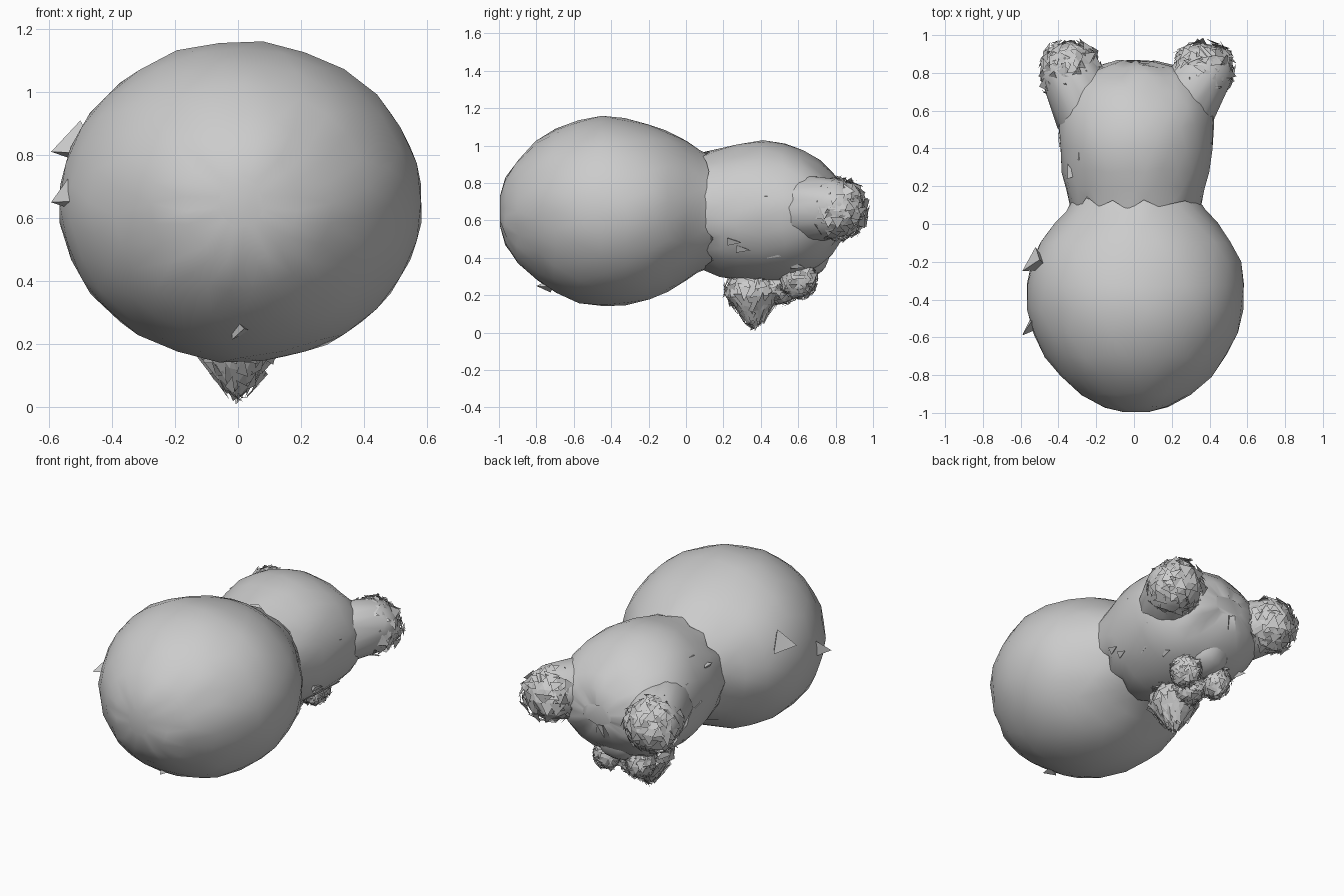
import bpy, bmesh, math, random
from mathutils import Vector

random.seed(7)
if "Cube" in bpy.data.objects:
    bpy.data.objects.remove(bpy.data.objects["Cube"], do_unlink=True)

grey = bpy.data.materials.new("plain grey")
grey.use_nodes = True
COLOUR = (0.6, 0.6, 0.6, 1)
grey.diffuse_color = COLOUR
grey.node_tree.nodes["Principled BSDF"].inputs["Base Color"].default_value = COLOUR


def finish(bm, name, angle=None):
    mesh = bpy.data.meshes.new(name)
    bm.to_mesh(mesh)
    bm.free()
    mesh.materials.append(grey)
    obj = bpy.data.objects.new(name, mesh)
    bpy.context.collection.objects.link(obj)
    if angle:
        bpy.ops.object.select_all(action='DESELECT')
        obj.select_set(True)
        bpy.context.view_layer.objects.active = obj
        bpy.ops.object.shade_smooth_by_angle(angle=math.radians(angle))
    return obj


def loft(name, rings, jitter, ragged=0.0, segs=26, x_mid=0.01):
    """Elliptical rings along y, each (y, half width, bottom z, top z)."""
    bm = bmesh.new()
    loops = []
    for i, (y, rx, z0, z1) in enumerate(rings):
        loop = []
        for k in range(segs):
            a = 2 * math.pi * (k + 0.5 * (i % 2)) / segs
            s = 1 + random.uniform(-jitter, jitter)
            dy = random.uniform(-0.3, 1) * ragged if i == 0 else random.uniform(-jitter, jitter)
            loop.append(bm.verts.new((x_mid + rx * s * math.cos(a), y + dy,
                                      (z0 + z1) / 2 + (z1 - z0) / 2 * s * math.sin(a))))
        loops.append(loop)
    for i, (a, b) in enumerate(zip(loops, loops[1:])):
        for k in range(segs):
            n = (k + 1) % segs
            if i % 2 == 0:
                tris = ((a[k], a[n], b[k]), (a[n], b[n], b[k]))
            else:
                tris = ((a[k], a[n], b[n]), (a[k], b[n], b[k]))
            for t in tris:
                bm.faces.new(t)
    for end in ((loops[0],) if not ragged else ()) + (loops[-1],):
        bm.faces.new(end)
    bmesh.ops.recalc_face_normals(bm, faces=bm.faces)
    return finish(bm, name, 40)


def shaggy_lump(name, centre, radii, shag, point_down=0.0):
    """Ball of loose, tilted shards over a solid core."""
    bm = bmesh.new()
    bmesh.ops.create_icosphere(bm, subdivisions=3, radius=1)
    # Thin out the shards so they read as separate flakes
    bmesh.ops.split_edges(bm, edges=bm.edges)
    flakes = [f for f in bm.faces if random.random() < 0.45]
    bmesh.ops.delete(bm, geom=[f for f in bm.faces if f not in set(flakes)], context='FACES')
    for f in bm.faces:
        mid = f.calc_center_median()
        for v in f.verts:
            v.co = mid + (v.co - mid) * random.uniform(1.0, 2.0)
            v.co *= 1 + random.triangular(-shag, shag * 1.3, 0)
    core = bmesh.ops.create_icosphere(bm, subdivisions=2, radius=0.96)["verts"]
    for v in core:
        v.co *= 1 + random.uniform(-shag, shag) * 0.4
    for v in bm.verts:
        if point_down and v.co.z < 0:
            taper = max(0.1, 1 + point_down * v.co.z)
            v.co.x *= taper
            v.co.y *= taper
        v.co = Vector(centre) + Vector([c * r for c, r in zip(v.co, radii)])
    return finish(bm, name)


def swelling(name, start, end, r0, r1):
    """Smooth tapering limb with rounded ends, faintly uneven."""
    bm = bmesh.new()
    bmesh.ops.create_icosphere(bm, subdivisions=3, radius=1)
    start, end = Vector(start), Vector(end)
    axis = (end - start).normalized()
    for v in bm.verts:
        t = v.co.dot(axis)
        far = t > 0
        v.co = (end if far else start) + v.co * (r1 if far else r0) * random.uniform(0.97, 1.03)
    return finish(bm, name, 40)


def shard(name, tip, base, width):
    """Thin three-sided spike standing out of the surface."""
    bm = bmesh.new()
    tip, base = Vector(tip), Vector(base)
    axis = (tip - base).normalized()
    u = axis.orthogonal().normalized()
    w = axis.cross(u)
    foot = [bm.verts.new(base + width * (u * math.cos(a) + w * math.sin(a)))
            for a in (0.3, 2.2, 4.4)]
    top = bm.verts.new(tip)
    for k in range(3):
        bm.faces.new((foot[k], foot[(k + 1) % 3], top))
    bm.faces.new(foot[::-1])
    bmesh.ops.recalc_face_normals(bm, faces=bm.faces)
    return finish(bm, name)


# Large front ball, narrowing into the neck
loft("front_ball", [
    (-0.995, 0.07, 0.57, 0.73), (-0.965, 0.18, 0.46, 0.83), (-0.90, 0.29, 0.37, 0.925),
    (-0.80, 0.405, 0.28, 1.025), (-0.70, 0.48, 0.21, 1.09), (-0.58, 0.54, 0.16, 1.135),
    (-0.45, 0.573, 0.14, 1.162), (-0.32, 0.578, 0.143, 1.15), (-0.20, 0.553, 0.175, 1.12),
    (-0.10, 0.507, 0.22, 1.08), (0.0, 0.43, 0.28, 1.025), (0.07, 0.37, 0.32, 0.975),
    (0.14, 0.33, 0.35, 0.94)], 0.009)

# Smaller rear body with a ragged rim over the neck
loft("rear_body", [
    (0.09, 0.345, 0.335, 0.965), (0.19, 0.37, 0.30, 0.985), (0.28, 0.39, 0.28, 1.01),
    (0.40, 0.405, 0.27, 1.03), (0.52, 0.415, 0.275, 1.015), (0.62, 0.41, 0.30, 0.975),
    (0.71, 0.375, 0.345, 0.92), (0.78, 0.31, 0.41, 0.855), (0.83, 0.22, 0.49, 0.79),
    (0.858, 0.10, 0.58, 0.70)], 0.012, ragged=0.06)

# Rear corners: smooth stalks ending in shaggy lumps
for side, sx, x in (("left", 1, 0.365), ("right", -1, -0.34)):
    swelling(side + "_stalk", (sx * 0.25, 0.62, 0.66), (x, 0.79, 0.665), 0.19, 0.155)
    shaggy_lump(side + "_rear_lump", (x, 0.81, 0.66), (0.163, 0.16, 0.16), 0.13)

# Swelling under the rear body that carries the lower lumps
swelling("lower_swelling", (0, 0.52, 0.44), (0, 0.62, 0.43), 0.17, 0.15)

# Shaggy lumps underneath
shaggy_lump("lower_lump", (0, 0.36, 0.20), (0.135, 0.15, 0.175), 0.12, 0.55)
for side, x in (("left", 0.11), ("right", -0.11)):
    shaggy_lump(side + "_lower_lump", (x, 0.60, 0.285), (0.085, 0.10, 0.10), 0.14)
shaggy_lump("lower_bridge", (0, 0.49, 0.25), (0.09, 0.12, 0.10), 0.14)

# Loose spikes on the front ball
shard("upper_side_spike", (-0.592, -0.25, 0.81), (-0.49, -0.18, 0.83), 0.08)
shard("lower_side_spike", (-0.592, -0.59, 0.65), (-0.50, -0.49, 0.68), 0.07)
shard("underside_spike", (0.02, -0.80, 0.25), (0.0, -0.72, 0.25), 0.04)

# Small loose spikes around the rear body
for i in range(18):
    a = random.uniform(0, 2 * math.pi)
    y = random.uniform(0.2, 0.62)
    out = Vector((0.40 * math.cos(a), 0, 0.365 * math.sin(a)))
    base = Vector((0.01, y, 0.645)) + out * 0.96
    shard(f"body_spike_{i + 1}", base + out * 0.07 + Vector((0, 0.07, 0)), base, 0.028)
